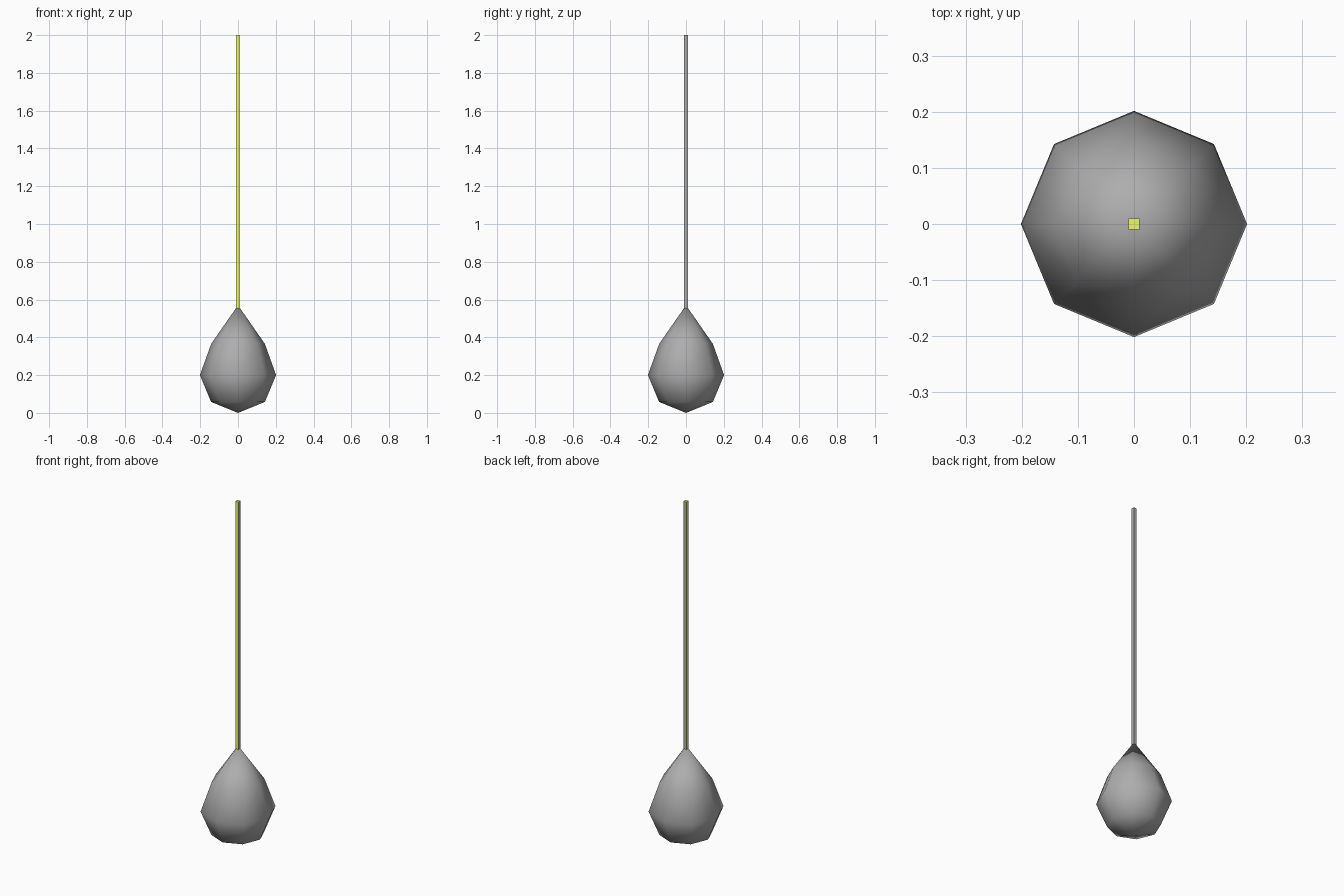
import bpy, bmesh
from math import pi

if "Cube" in bpy.data.objects:
    bpy.data.objects.remove(bpy.data.objects["Cube"])


def material(name, color):
    mat = bpy.data.materials.new(name)
    mat.diffuse_color = (*color, 1)
    mat.use_nodes = True
    mat.node_tree.nodes["Principled BSDF"].inputs["Base Color"].default_value = mat.diffuse_color
    return mat


grey = material("dark_grey", (0.42, 0.42, 0.42))
yellow = material("yellow", (0.85, 0.95, 0.14))

# Weight: eight-sided teardrop, spun from a half profile
bm = bmesh.new()
profile = [(0, 0), (0.1425, 0.058), (0.2015, 0.2), (0.1425, 0.365), (0, 0.57)]
verts = [bm.verts.new((r, 0, z)) for r, z in profile]
edges = [bm.edges.new(pair) for pair in zip(verts, verts[1:])]
bmesh.ops.spin(bm, geom=verts + edges, cent=(0, 0, 0), axis=(0, 0, 1),
               angle=2 * pi, steps=8)
bmesh.ops.remove_doubles(bm, verts=bm.verts, dist=0.0001)
bmesh.ops.recalc_face_normals(bm, faces=bm.faces)
for face in bm.faces:
    face.smooth = True
mesh = bpy.data.meshes.new("weight")
bm.to_mesh(mesh)
bm.free()
mesh.materials.append(grey)
bpy.context.collection.objects.link(bpy.data.objects.new("weight", mesh))

# Cord: thin square bar with front, left and top in yellow-green
bottom, top = 0.55, 2.0
bpy.ops.mesh.primitive_cube_add(size=1, location=(0, 0, (bottom + top) / 2))
cord = bpy.context.object
cord.name = "cord"
cord.scale = (0.02, 0.02, top - bottom)
cord.data.materials.append(grey)
cord.data.materials.append(yellow)
for face in cord.data.polygons:
    n = face.normal
    if n.y < -0.5 or n.x < -0.5 or n.z > 0.5:
        face.material_index = 1
